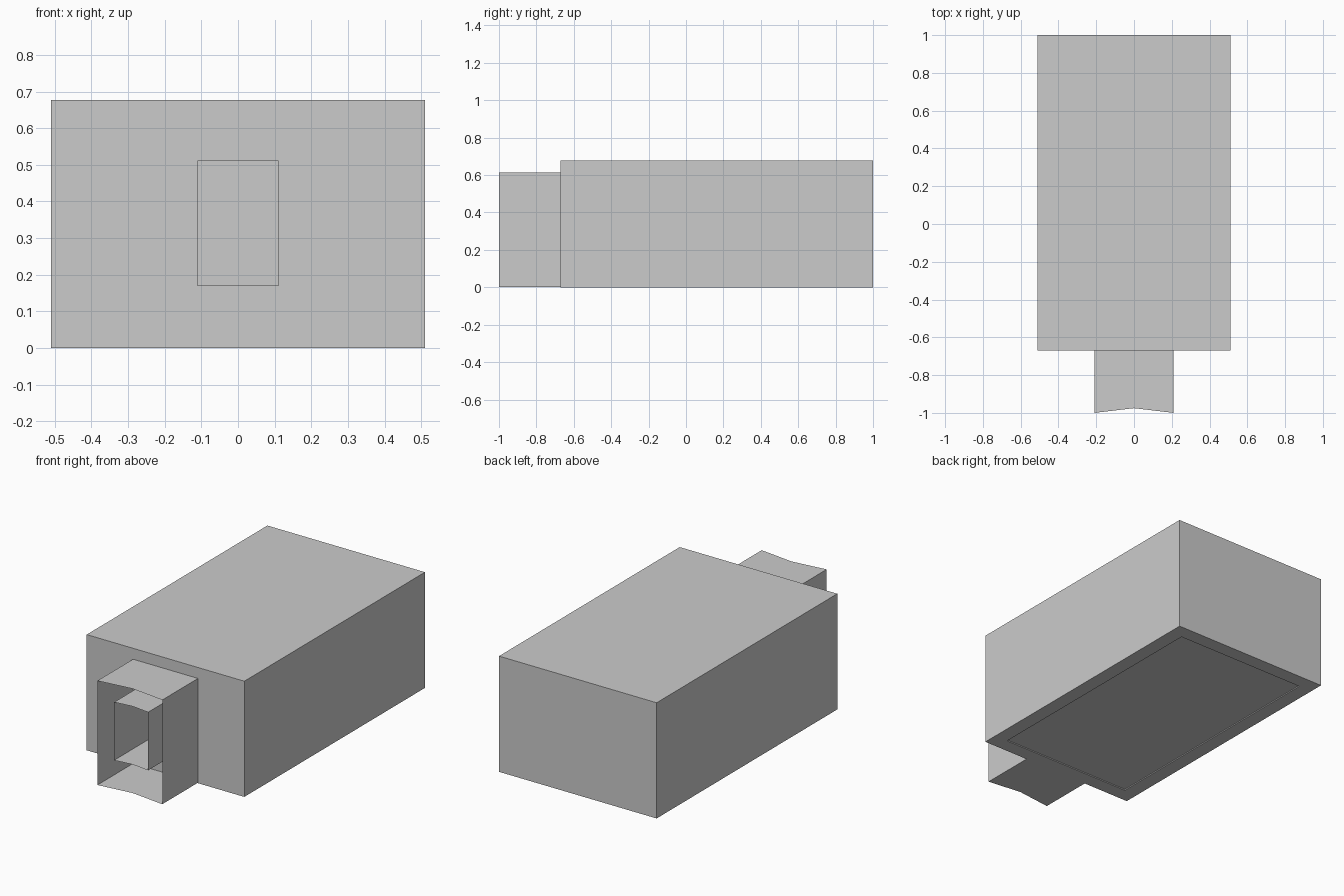
import bpy
import bmesh

if "Cube" in bpy.data.objects:
    bpy.data.objects.remove(bpy.data.objects["Cube"])

FRONT, NOTCH, WALL_Y = -1.0, 0.025, -0.67
PORCH_HALF = 0.21


def make_object(name, bm):
    bmesh.ops.recalc_face_normals(bm, faces=bm.faces)
    mesh = bpy.data.meshes.new(name)
    bm.to_mesh(mesh)
    bm.free()
    obj = bpy.data.objects.new(name, mesh)
    bpy.context.collection.objects.link(obj)
    return obj


def box(name, x, y0, y1, z0, z1):
    bm = bmesh.new()
    bmesh.ops.create_cube(bm, size=1)
    for v in bm.verts:
        v.co.x *= 2 * x
        v.co.y = y1 if v.co.y > 0 else y0
        v.co.z = z1 if v.co.z > 0 else z0
    return make_object(name, bm)


def cut(target, cutter):
    mod = target.modifiers.new("cut", 'BOOLEAN')
    mod.operation = 'DIFFERENCE'
    mod.solver = 'EXACT'
    mod.object = cutter
    bpy.context.view_layer.objects.active = target
    bpy.ops.object.modifier_apply(modifier=mod.name)
    bpy.data.objects.remove(cutter)


def tunnel(name, half, z0, z1):
    # open sleeve whose front edge is notched inward at the middle
    profile = [(-half, z0), (0, z0), (half, z0), (half, z1), (0, z1), (-half, z1)]
    bm = bmesh.new()
    front = [bm.verts.new((x, FRONT + NOTCH * (1 - abs(x) / PORCH_HALF), z))
             for x, z in profile]
    back = [bm.verts.new((x, WALL_Y, z)) for x, z in profile]
    n = len(profile)
    for i in range(n):
        j = (i + 1) % n
        bm.faces.new((front[i], front[j], back[j], back[i]))
    return make_object(name, bm)


# Main building: thick walls around a hollow room, with a doorway
body = box("main_body", 0.51, WALL_Y, 1.0, 0.0, 0.677)
cut(body, box("room_cutter", 0.425, -0.585, 0.915, -0.1, 0.59))
cut(body, box("doorway_cutter", 0.11, -0.8, -0.5, 0.17, 0.51))

# Floor panel slightly recessed in the underside
box("floor_panel", 0.425, -0.585, 0.915, 0.006, 0.012)

# Entrance: outer porch sleeve and the smaller passage inside it
tunnel("porch_shell", PORCH_HALF, 0.003, 0.613)
tunnel("inner_passage", 0.11, 0.17, 0.51)
